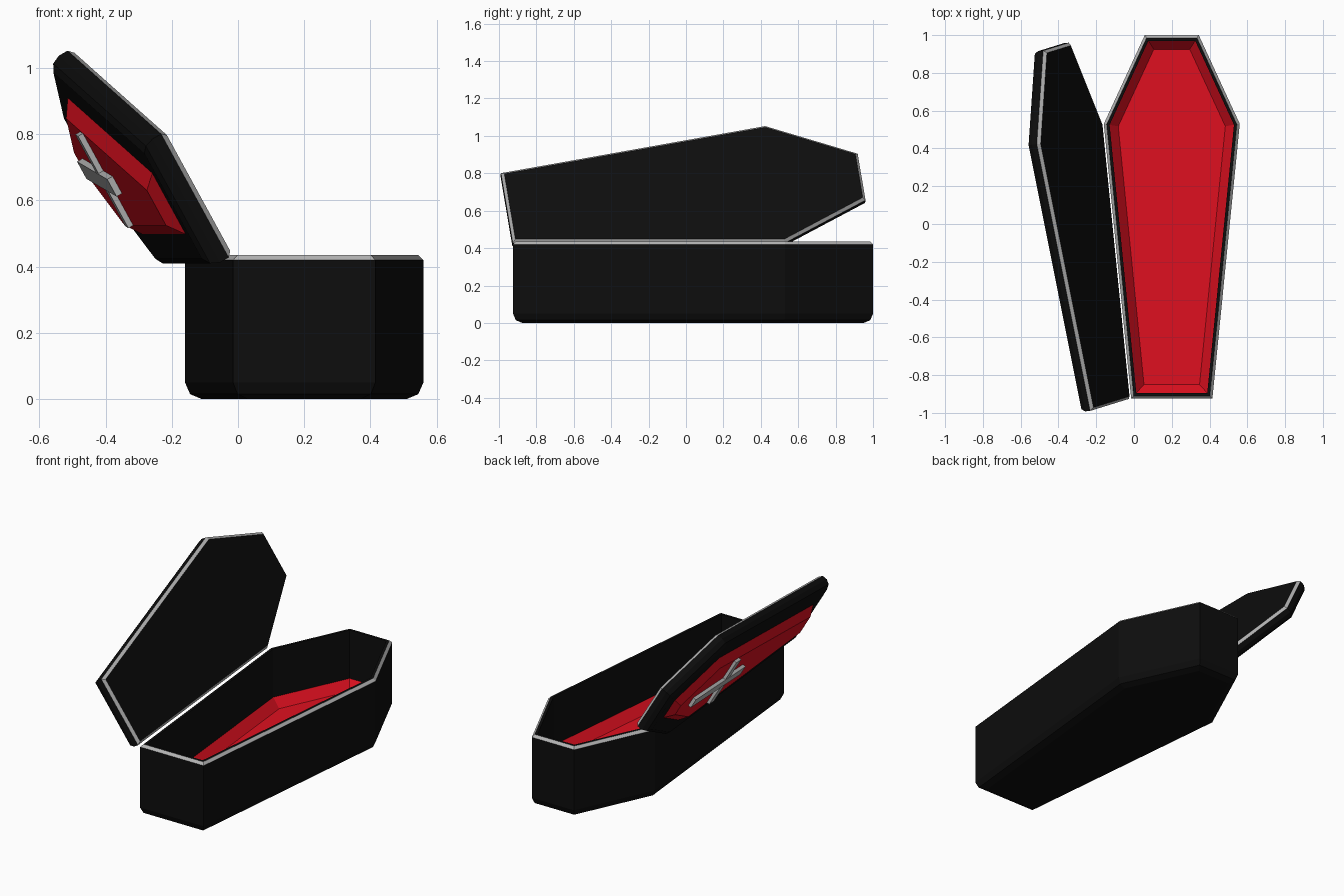
import bpy, bmesh, math
from mathutils import Vector, Matrix

if "Cube" in bpy.data.objects:
    bpy.data.objects.remove(bpy.data.objects["Cube"])

# Hexagonal outline, counter-clockwise, starting at the front left corner
OUTLINE = [Vector(p) for p in ((-0.015, -0.925), (0.415, -0.925), (0.56, 0.53),
                               (0.343, 1.0), (0.057, 1.0), (-0.16, 0.53))]
TOP = 0.435


def material(name, rgb):
    m = bpy.data.materials.new(name)
    m.diffuse_color = (*rgb, 1)
    m.use_nodes = True
    m.node_tree.nodes["Principled BSDF"].inputs["Base Color"].default_value = m.diffuse_color
    return m


black = material("black_lacquer", (0.004, 0.004, 0.004))
red = material("red_lining", (0.74, 0.005, 0.014))
silver = material("silver_trim", (0.45, 0.45, 0.45))
MATS = [black, red, silver]
K, R, S = 0, 1, 2


def inset(d):
    """Outline moved inwards by d with mitred corners."""
    pts = []
    for i, p in enumerate(OUTLINE):
        a = (p - OUTLINE[i - 1]).normalized()
        b = (OUTLINE[(i + 1) % 6] - p).normalized()
        n1, n2 = Vector((-a.y, a.x)), Vector((-b.y, b.x))
        pts.append(p + (n1 + n2) * d / (1 + n1.dot(n2)))
    return pts


def add_object(name, bm):
    bmesh.ops.recalc_face_normals(bm, faces=bm.faces)
    me = bpy.data.meshes.new(name)
    bm.to_mesh(me)
    bm.free()
    for m in MATS:
        me.materials.append(m)
    ob = bpy.data.objects.new(name, me)
    bpy.context.collection.objects.link(ob)
    return ob


def loft(name, rings, z0=0.0):
    """Closed body from (inset, height, material of the band below) rings."""
    bm = bmesh.new()
    loops = [[bm.verts.new((p.x, p.y, z0 + z)) for p in inset(d)] for d, z, _ in rings]
    bm.faces.new(loops[0][::-1]).material_index = rings[0][2]
    for lo, hi, ring in zip(loops, loops[1:], rings[1:]):
        for i in range(6):
            j = (i + 1) % 6
            bm.faces.new((lo[i], lo[j], hi[j], hi[i])).material_index = ring[2]
    bm.faces.new(loops[-1]).material_index = rings[-1][2]
    return add_object(name, bm)


def bar(name, x0, x1, y0, y1, z0, z1):
    bm = bmesh.new()
    mat = (Matrix.Translation(((x0 + x1) / 2, (y0 + y1) / 2, (z0 + z1) / 2))
           @ Matrix.Diagonal((x1 - x0, y1 - y0, z1 - z0, 1)))
    bmesh.ops.create_cube(bm, size=1, matrix=mat)
    for f in bm.faces:
        f.material_index = S
    return add_object(name, bm)


# Coffin body: chamfered bottom, silver rim, hollow with a red tray
loft("coffin_body", [(0.05, 0, K), (0.015, 0.015, K), (0, 0.05, K), (0, 0.42, K),
                     (0.015, TOP, S), (0.03, TOP, K), (0.03, 0.14, K), (0.075, 0.085, R)])

# Lid, built closed: silver lower edge, chamfered top, raised red panel
lid = loft("lid", [(0.015, 0, K), (0, 0.015, S), (0, 0.045, K), (0.012, 0.072, K),
                   (0.035, 0.085, K), (0.12, 0.085, K), (0.17, 0.12, R)], TOP)

# Cross on the lid panel
zc, yc = TOP + 0.117, 0.27
long_bar = bar("cross_long_bar", 0.17, 0.23, yc - 0.22, yc + 0.40, zc, zc + 0.022)
cross_bar = bar("cross_short_bar", 0.04, 0.36, yc - 0.03, yc + 0.03, zc, zc + 0.02)

# Swing lid and cross open about the left long edge
hinge = OUTLINE[0].to_3d() + Vector((0, 0, TOP))
axis = (OUTLINE[0] - OUTLINE[5]).to_3d()
swing = (Matrix.Translation(hinge) @ Matrix.Rotation(math.radians(119.3), 4, axis)
         @ Matrix.Translation(-hinge))
for ob in (lid, long_bar, cross_bar):
    ob.data.transform(swing)
